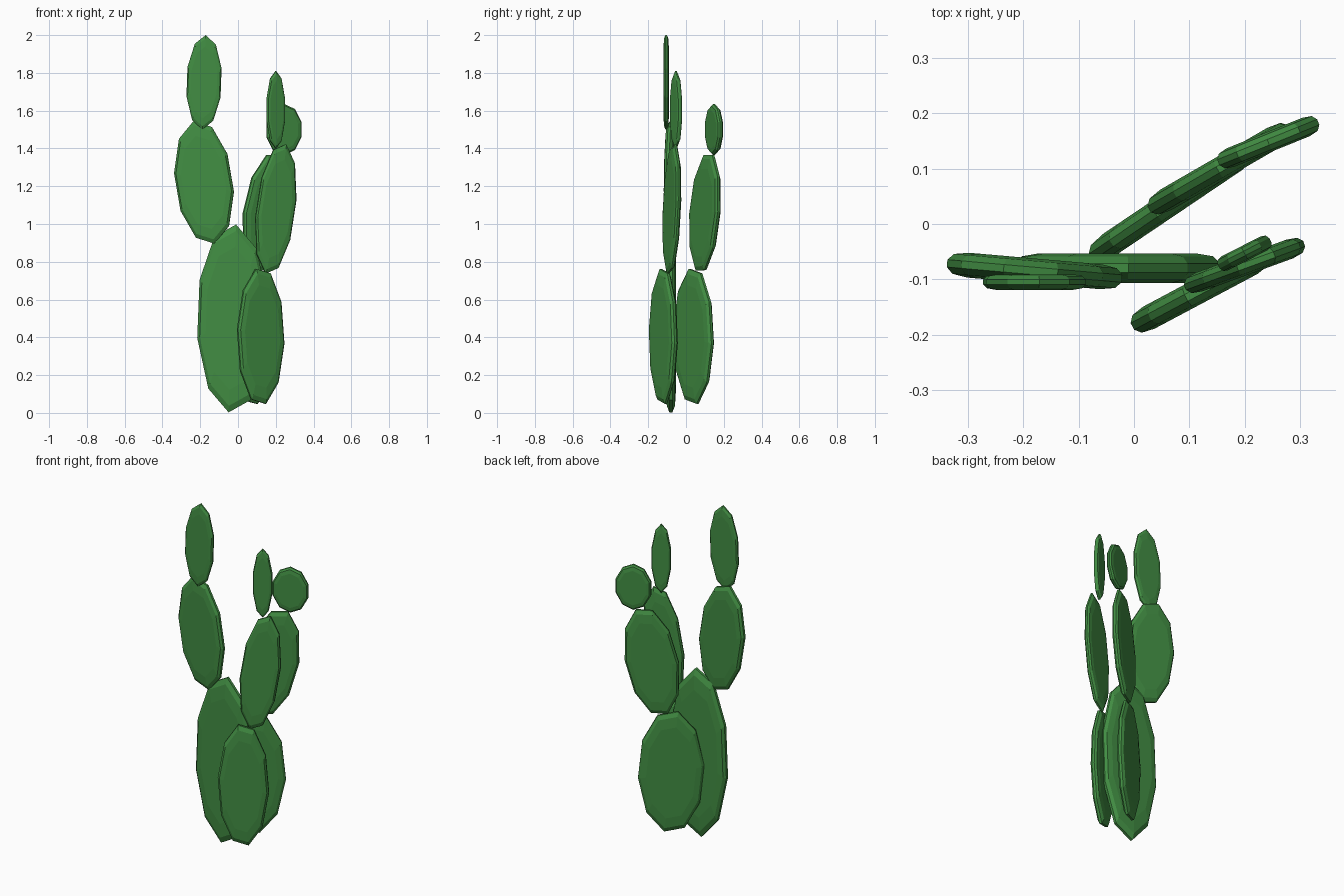
import bpy
import bmesh
import math
from mathutils import Vector

cube = bpy.data.objects.get("Cube")
if cube:
    bpy.data.objects.remove(cube, do_unlink=True)

# Single cactus green
green = bpy.data.materials.new("cactus_green")
green.use_nodes = True
color = (0.054, 0.27, 0.056, 1)
green.diffuse_color = color
shader = next(n for n in green.node_tree.nodes if n.type == "BSDF_PRINCIPLED")
shader.inputs["Base Color"].default_value = color

SIDES = 10


def make_pad(name, centre, width, height, thickness, yaw=0, lean=0, phase=18):
    """Flat, bevelled ten-sided oval pad.

    Yaw turns the pad about the vertical, lean tips its top sideways within
    its own plane, and phase slides the corners around the oval.
    """
    yaw, lean = math.radians(yaw), math.radians(lean)
    centre = Vector(centre)
    normal = Vector((-math.sin(yaw), math.cos(yaw), 0))
    level = Vector((math.cos(yaw), math.sin(yaw), 0))
    upright = Vector((0, 0, 1))
    across = level * math.cos(lean) - upright * math.sin(lean)
    along = level * math.sin(lean) + upright * math.cos(lean)

    # Oval outline relative to the centre
    outline = []
    for i in range(SIDES):
        angle = math.radians(phase) + math.tau * i / SIDES
        outline.append(across * (math.cos(angle) * width / 2)
                       + along * (math.sin(angle) * height / 2))

    # Cross-section: narrow rim, rounded shoulder and flat cap on both sides
    half = thickness / 2
    front_half = [(0.76, half), (0.93, half * 0.8), (1, half * 0.3)]
    back_half = [(scale, -offset) for scale, offset in reversed(front_half)]

    bm = bmesh.new()
    rings = []
    for scale, offset in front_half + back_half:
        rings.append([bm.verts.new(centre + point * scale + normal * offset)
                      for point in outline])
    for ring, following in zip(rings, rings[1:]):
        for i in range(SIDES):
            j = (i + 1) % SIDES
            bm.faces.new((ring[i], ring[j], following[j], following[i]))
    bm.faces.new(rings[0])
    bm.faces.new(rings[-1])
    bmesh.ops.recalc_face_normals(bm, faces=bm.faces)

    mesh = bpy.data.meshes.new(name)
    bm.to_mesh(mesh)
    bm.free()
    mesh.materials.append(green)
    pad = bpy.data.objects.new(name, mesh)
    bpy.context.collection.objects.link(pad)


# Large base pads
make_pad("main_pad", centre=(-0.03, -0.08, 0.5), width=0.38, height=1,
         thickness=0.054, phase=12)
make_pad("front_pad", centre=(0.12, -0.12, 0.405), width=0.28, height=0.73,
         thickness=0.045, yaw=28, phase=30)
make_pad("back_pad", centre=(0.07, 0.04, 0.405), width=0.36, height=0.73,
         thickness=0.045, yaw=34, phase=30)

# Right branch: arm and its tip
make_pad("right_arm", centre=(-0.18, -0.085, 1.22), width=0.31, height=0.66,
         thickness=0.045, yaw=-5, lean=-7, phase=-12)
make_pad("right_tip", centre=(-0.18, -0.105, 1.75), width=0.19, height=0.5,
         thickness=0.028, lean=2)

# Front branch: arm and its tip
make_pad("front_arm", centre=(0.2, -0.075, 1.08), width=0.22, height=0.7,
         thickness=0.036, yaw=20, lean=7, phase=10)
make_pad("front_tip", centre=(0.2, -0.053, 1.605), width=0.11, height=0.41,
         thickness=0.028, yaw=27)

# Back branch: arm and its round tip
make_pad("back_arm", centre=(0.155, 0.1, 1.06), width=0.29, height=0.65,
         thickness=0.042, yaw=30, lean=10, phase=5)
make_pad("back_tip", centre=(0.243, 0.148, 1.5), width=0.205, height=0.27,
         thickness=0.036, yaw=22)
